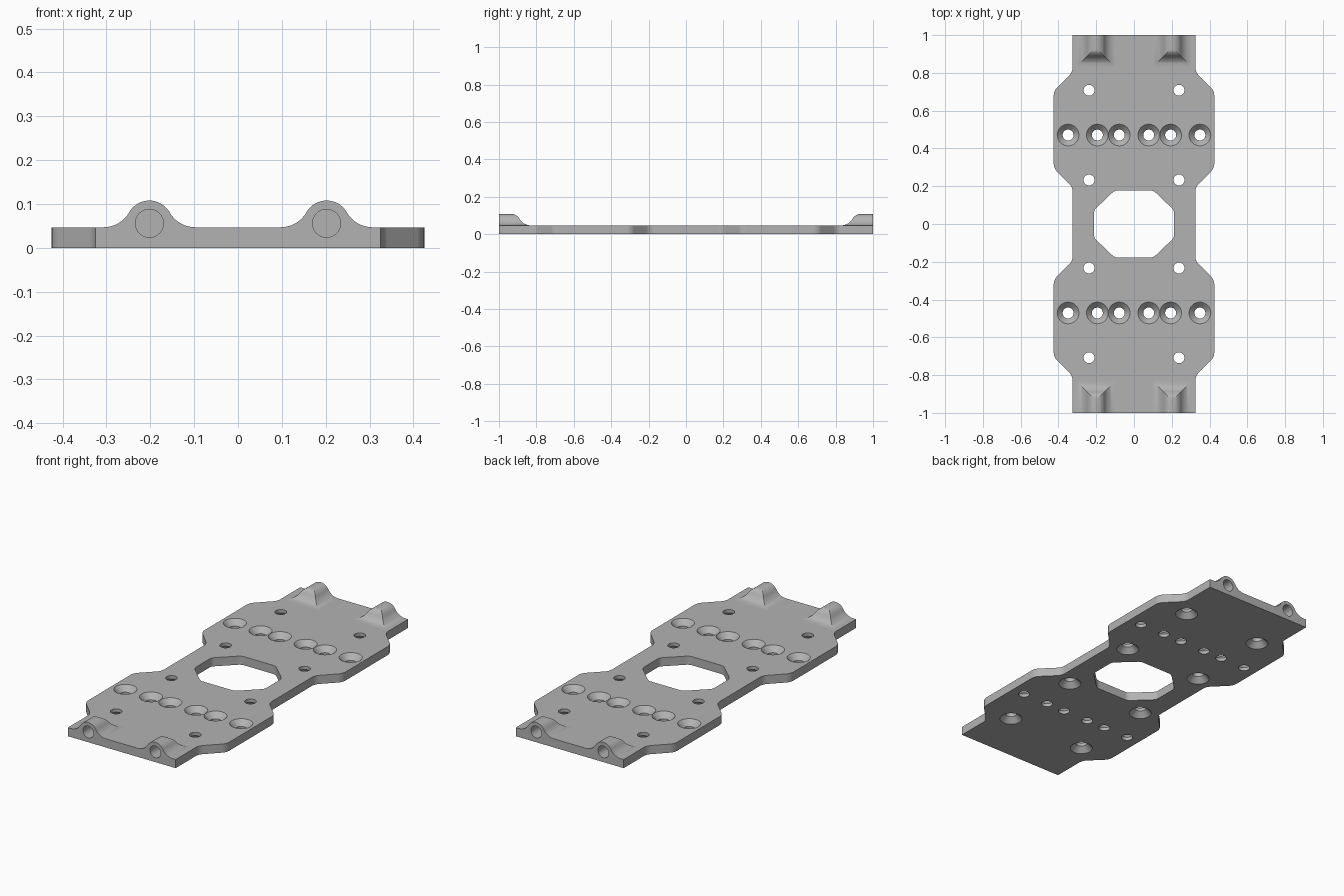
import bpy, bmesh, math
from mathutils import Matrix

cube = bpy.data.objects.get("Cube")
if cube:
    bpy.data.objects.remove(cube, do_unlink=True)

T = 0.047            # plate thickness
BOSS_X = 0.202
BORE_Z = 0.056

grey = bpy.data.materials.new("plain grey")
grey.use_nodes = True
COLOUR = (0.45, 0.45, 0.45, 1)
grey.diffuse_color = COLOUR
grey.node_tree.nodes["Principled BSDF"].inputs["Base Color"].default_value = COLOUR


def finish(bm, name):
    bmesh.ops.remove_doubles(bm, verts=bm.verts, dist=1e-5)
    bmesh.ops.recalc_face_normals(bm, faces=bm.faces)
    mesh = bpy.data.meshes.new(name)
    bm.to_mesh(mesh)
    bm.free()
    mesh.materials.append(grey)
    obj = bpy.data.objects.new(name, mesh)
    bpy.context.collection.objects.link(obj)
    return obj


def prism(name, quarter, z0, z1, radius):
    """Extrude an outline mirrored from one quadrant, rounding its corners."""
    half = quarter + [(-x, y) for x, y in reversed(quarter)]
    outline = half + [(-x, -y) for x, y in half]
    bm = bmesh.new()
    face = bm.faces.new([bm.verts.new((x, y, z0)) for x, y in outline])
    ext = bmesh.ops.extrude_face_region(bm, geom=[face])
    top = [v for v in ext["geom"] if isinstance(v, bmesh.types.BMVert)]
    bmesh.ops.translate(bm, verts=top, vec=(0, 0, z1 - z0))
    upright = [e for e in bm.edges
               if abs(e.verts[0].co.z - e.verts[1].co.z) > 0.01
               and abs(e.verts[0].co.y) < 0.99]
    bmesh.ops.bevel(bm, geom=upright, offset=radius, segments=4,
                    profile=0.5, affect='EDGES')
    return finish(bm, name)


def lathe(bm, profile, matrix, sides=32):
    """Add a closed turned solid from (radius, height) pairs."""
    rings = []
    for r, z in profile:
        rings.append([bm.verts.new(matrix @ Matrix.Rotation(math.tau * i / sides, 4, 'Z')
                                   @ Matrix.Translation((r, 0, z)).translation)
                      for i in range(sides)])
    for a, b in zip(rings, rings[1:]):
        for i in range(sides):
            j = (i + 1) % sides
            bm.faces.new((a[i], a[j], b[j], b[i]))
    bm.faces.new(rings[0])
    bm.faces.new(rings[-1])


def boss(name, x, side):
    """Rounded ridge with concave fillets, mitred at its inner end."""
    steep = math.asin(0.105 / 0.121)
    n = 9
    section = [(0.053 * math.sin(steep * i / n), 0.055 + 0.053 * math.cos(steep * i / n))
               for i in range(n + 1)]
    section += [(0.105 - 0.068 * math.sin(steep * i / n), 0.115 - 0.068 * math.cos(steep * i / n))
                for i in reversed(range(n))]
    section.append((0.105, 0.02))
    bm = bmesh.new()
    loops = []
    for d, z in section:
        inner = 0.935 - d
        loops.append([bm.verts.new((x + px, side * py, z))
                      for px, py in ((-d, 1), (-d, inner), (d, inner), (d, 1))])
    for a, b in zip(loops, loops[1:]):
        for i in range(3):
            bm.faces.new((a[i], a[i + 1], b[i + 1], b[i]))
    bm.faces.new([c[0] for c in loops] + [c[3] for c in reversed(loops)])
    bm.faces.new(loops[-1])
    return finish(bm, name)


def combine(target, other, operation):
    mod = target.modifiers.new("combine", 'BOOLEAN')
    mod.operation = operation
    mod.solver = 'EXACT'
    mod.object = other
    bpy.context.view_layer.objects.active = target
    bpy.ops.object.modifier_apply(modifier=mod.name)
    bpy.data.objects.remove(other, do_unlink=True)


# Plate with wide shoulders and a narrow waist
plate = prism("mounting_plate",
              [(0.325, 0.195), (0.425, 0.295), (0.425, 0.705),
               (0.325, 0.805), (0.325, 1.0)], 0, T, 0.022)

# Bosses at both ends
for side in (-1, 1):
    for x in (-BOSS_X, BOSS_X):
        combine(plate, boss("boss", x, side), 'UNION')

# Central window
combine(plate, prism("window_cutter", [(0.212, 0.073), (0.103, 0.177)],
                     -0.05, 0.1, 0.015), 'DIFFERENCE')

# Countersunk screw holes: a row from above, four per block from below
hole = [(0.029, -0.02), (0.029, T - 0.029), (0.0575, T), (0.0575, T + 0.02)]
flipped = [(r, T - z) for r, z in hole]
bm = bmesh.new()
for side in (-1, 1):
    for mirror in (-1, 1):
        for x in (0.078, 0.194, 0.349):
            lathe(bm, hole, Matrix.Translation((mirror * x, side * 0.471, 0)))
        for y in (0.233, 0.708):
            lathe(bm, flipped, Matrix.Translation((mirror * 0.238, side * y, 0)))
combine(plate, finish(bm, "screw_hole_cutter"), 'DIFFERENCE')

# Blind bores in the boss ends
bm = bmesh.new()
for side in (-1, 1):
    for x in (-BOSS_X, BOSS_X):
        turn = Matrix.Translation((x, side, BORE_Z)) @ Matrix.Rotation(math.pi / 2, 4, 'X')
        lathe(bm, [(0.032, -0.08), (0.032, 0.08)], turn)
combine(plate, finish(bm, "bore_cutter"), 'DIFFERENCE')

# Smooth curves, crisp edges
bpy.ops.object.select_all(action='DESELECT')
plate.select_set(True)
bpy.context.view_layer.objects.active = plate
bpy.ops.object.shade_smooth_by_angle(angle=math.radians(25))
weighted = plate.modifiers.new("flat faces first", 'WEIGHTED_NORMAL')
weighted.keep_sharp = True
